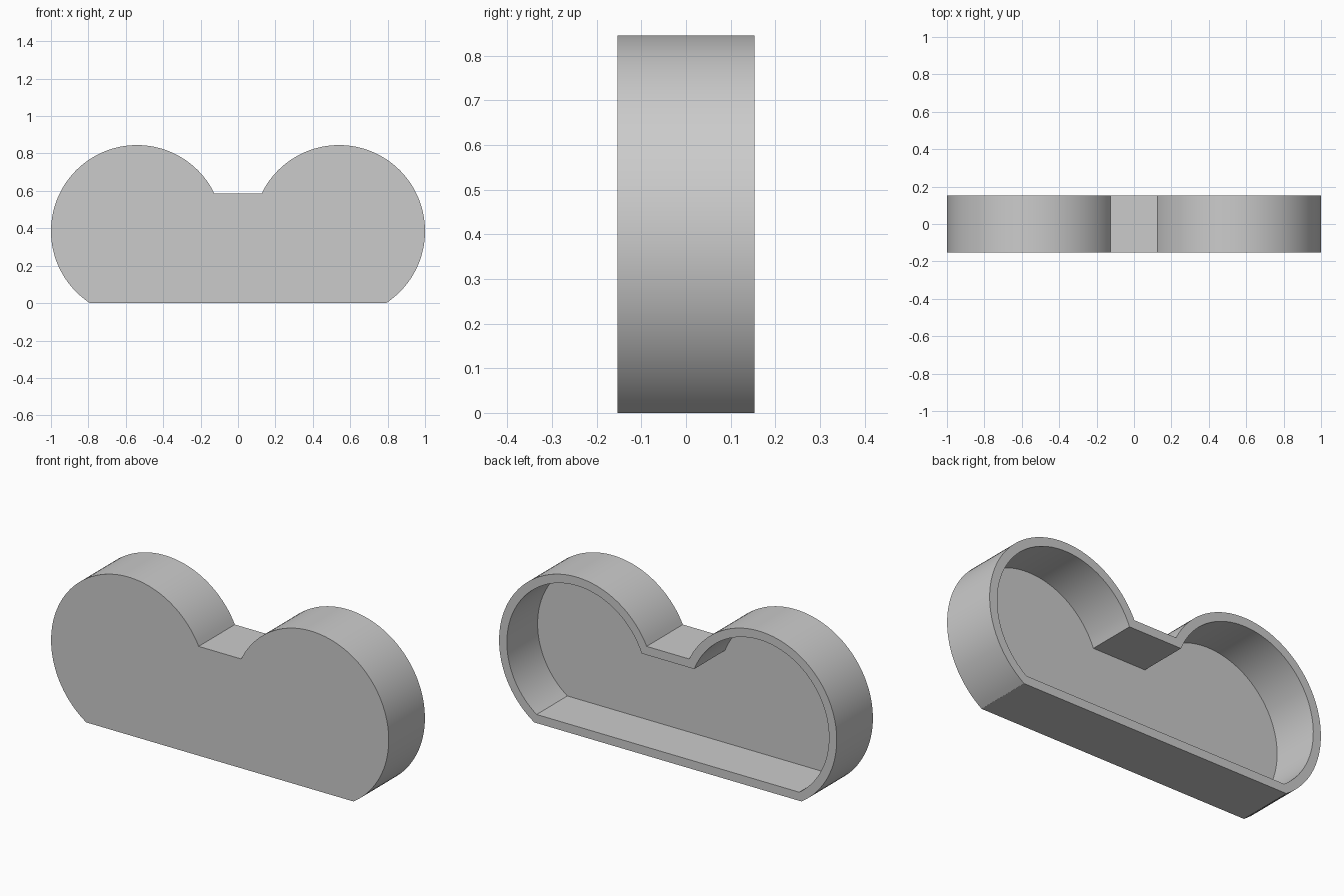
import bpy
import bmesh
from math import asin, cos, sin, pi

cube = bpy.data.objects.get("Cube")
if cube:
    bpy.data.objects.remove(cube)

CX, CZ, RADIUS = 0.54, 0.385, 0.46   # lobe circle
NOTCH_Z = 0.585                      # flat between the lobes
HALF_DEPTH = 0.153
WALL = 0.046
STEPS = 64


def outline(inset):
    """Two lobes joined by a flat base and a flat notch, moved inward by inset."""
    r = RADIUS - inset
    start = asin((inset - CZ) / r)
    end = pi - asin((NOTCH_Z - inset - CZ) / r)
    angles = [start + (end - start) * i / STEPS for i in range(STEPS + 1)]
    right = [(CX + r * cos(a), CZ + r * sin(a)) for a in angles]
    left = [(-x, z) for x, z in reversed(right)]
    return right + left


def ring(bm, points, y):
    return [bm.verts.new((x, y, z)) for x, z in points]


def bridge(bm, a, b):
    n = len(a)
    for i in range(n):
        j = (i + 1) % n
        bm.faces.new((a[i], a[j], b[j], b[i]))


# Open-backed shell: front plate, outer wall, rim, inner wall, cavity floor
bm = bmesh.new()
outer, inner = outline(0), outline(WALL)
rings = [
    ring(bm, outer, -HALF_DEPTH),
    ring(bm, outer, HALF_DEPTH),
    ring(bm, inner, HALF_DEPTH),
    ring(bm, inner, -HALF_DEPTH + WALL),
]
for a, b in zip(rings, rings[1:]):
    bridge(bm, a, b)
bm.faces.new(rings[0])
bm.faces.new(rings[-1])
bmesh.ops.recalc_face_normals(bm, faces=bm.faces)

mesh = bpy.data.meshes.new("double_lobed_shell")
bm.to_mesh(mesh)
bm.free()
shell = bpy.data.objects.new("double_lobed_shell", mesh)
bpy.context.collection.objects.link(shell)

# Plain grey finish
grey = bpy.data.materials.new("light_grey")
grey.use_nodes = True
colour = (0.6, 0.6, 0.6, 1.0)
grey.diffuse_color = colour
grey.node_tree.nodes["Principled BSDF"].inputs["Base Color"].default_value = colour
mesh.materials.append(grey)

# Smooth curved walls with crisp rims and corners
bpy.ops.object.select_all(action="DESELECT")
shell.select_set(True)
bpy.context.view_layer.objects.active = shell
bpy.ops.object.shade_smooth_by_angle(angle=pi / 6)
